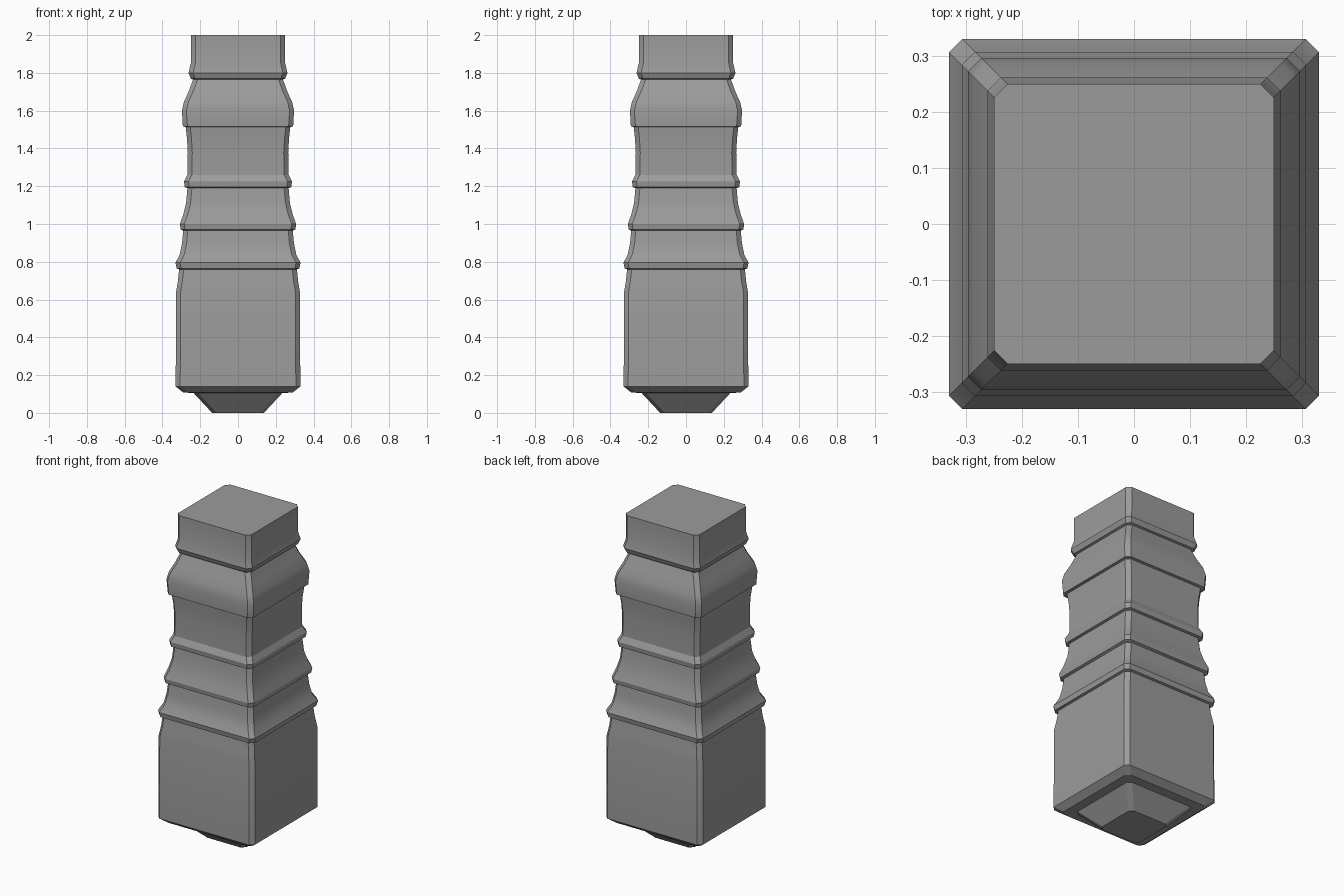
import bpy, bmesh

if "Cube" in bpy.data.objects:
    bpy.data.objects.remove(bpy.data.objects["Cube"])

# Single stone grey
mat = bpy.data.materials.new("stone grey")
mat.diffuse_color = (0.33, 0.33, 0.335, 1)
mat.use_nodes = True
mat.node_tree.nodes["Principled BSDF"].inputs["Base Color"].default_value = mat.diffuse_color

# Profile: (height, half width), from foot to top
profile = [
    (0.0, 0.137), (0.105, 0.235), (0.108, 0.29), (0.14, 0.33),      # foot and base edge
    (0.64, 0.328), (0.70, 0.318), (0.76, 0.312),                    # lower block
    (0.765, 0.325), (0.795, 0.331), (0.84, 0.308),                  # first band
    (0.90, 0.296), (0.965, 0.29),
    (0.972, 0.304), (1.00, 0.308), (1.05, 0.29),                    # second band
    (1.11, 0.275), (1.19, 0.268),
    (1.195, 0.282), (1.225, 0.286), (1.26, 0.268),                  # third band
    (1.38, 0.266), (1.45, 0.27), (1.513, 0.277),                    # concave neck
    (1.517, 0.292), (1.60, 0.297), (1.645, 0.287),                  # large collar
    (1.70, 0.262), (1.765, 0.238),
    (1.77, 0.25), (1.80, 0.262), (1.85, 0.25), (2.0, 0.25),         # top band and cap
]


def ring(bm, z, w):
    """Square ring with cut corners."""
    c = w - 0.024
    pts = [(c, -w), (w, -c), (w, c), (c, w), (-c, w), (-w, c), (-w, -c), (-c, -w)]
    return [bm.verts.new((x, y, z)) for x, y in pts]


# Pillar: loft through the rings
bm = bmesh.new()
rings = [ring(bm, z, w) for z, w in profile]
for a, b in zip(rings, rings[1:]):
    for i in range(8):
        j = (i + 1) % 8
        bm.faces.new((a[i], a[j], b[j], b[i]))
bm.faces.new(rings[0][::-1])
bm.faces.new(rings[-1])
bmesh.ops.recalc_face_normals(bm, faces=bm.faces)

mesh = bpy.data.meshes.new("stone_pillar")
bm.to_mesh(mesh)
bm.free()
mesh.materials.append(mat)
pillar = bpy.data.objects.new("stone_pillar", mesh)
bpy.context.collection.objects.link(pillar)

# Smooth the shallow curves, keep band edges crisp
bpy.context.view_layer.objects.active = pillar
pillar.select_set(True)
bpy.ops.object.shade_smooth_by_angle(angle=0.4)
